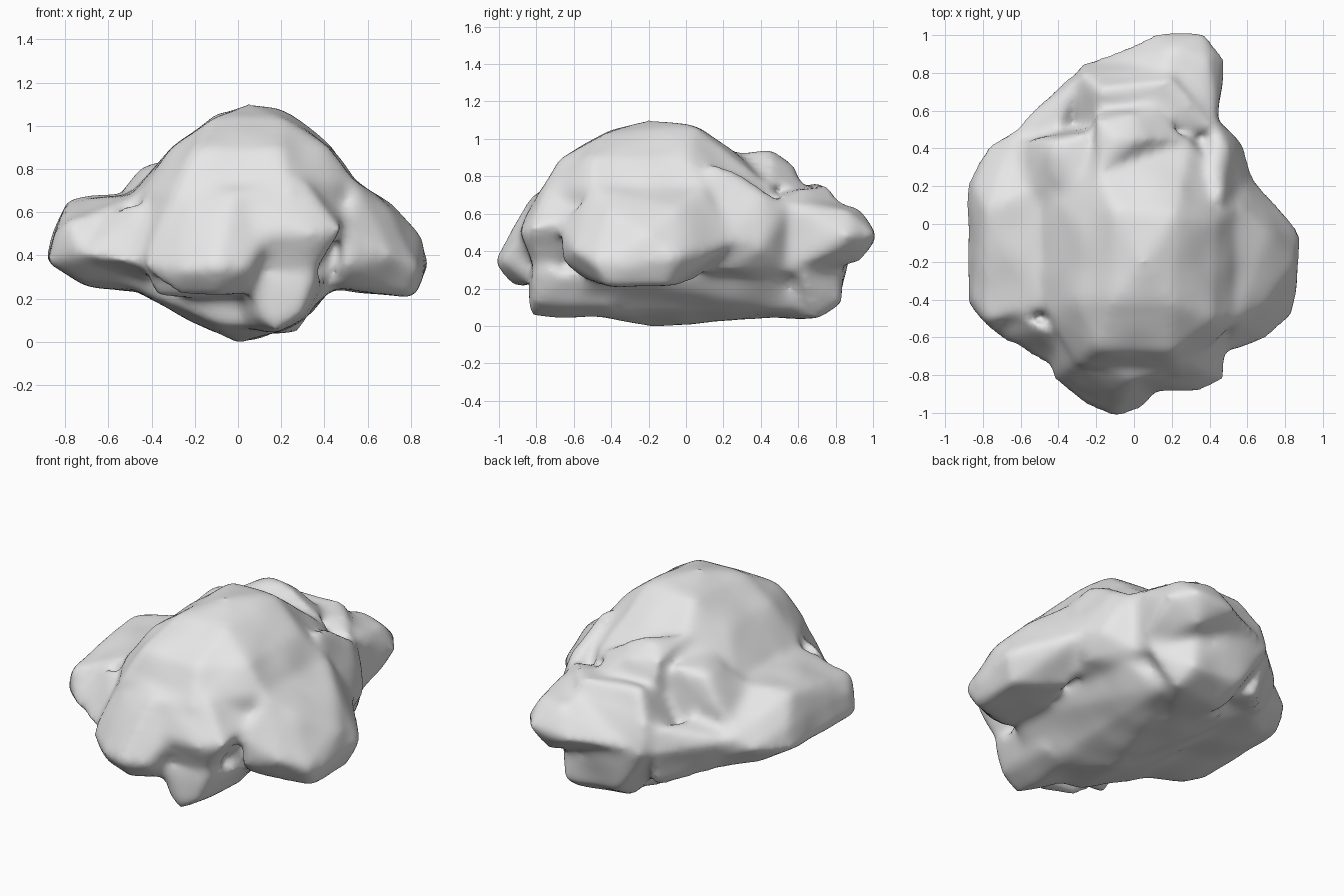
import bpy
import bmesh
from mathutils import Vector, noise

default_cube = bpy.data.objects.get("Cube")
if default_cube:
    bpy.data.objects.remove(default_cube, do_unlink=True)

stone = bpy.data.materials.new("stone grey")
stone.use_nodes = True
grey = (0.8, 0.8, 0.8, 1.0)
stone.diffuse_color = grey
stone.node_tree.nodes["Principled BSDF"].inputs["Base Color"].default_value = grey

bm = bmesh.new()


def block(*points):
    """Add a closed convex chunk of stone around points given in hundredths."""
    verts = [bm.verts.new(Vector(p) / 100) for p in points]
    bmesh.ops.convex_hull(bm, input=verts)
    loose = [v for v in verts if v.is_valid and not v.link_faces]
    bmesh.ops.delete(bm, geom=loose, context='VERTS')


# Main dome: crest, shoulders, waist and keel
block((-12, -42, 104), (20, -42, 104), (-10, 8, 105), (22, 5, 107), (5, -20, 110),
      (-20, -66, 89), (20, -68, 89), (-30, -76, 68), (25, -80, 70),
      (42, -50, 90), (43, 0, 91), (54, -50, 74), (55, 10, 74),
      (-30, -40, 90), (-30, 0, 91), (-46, -45, 70), (-50, 20, 70),
      (30, 45, 75), (-25, 46, 80), (48, -50, 28), (42, 45, 25),
      (-50, -50, 25), (-45, 40, 25), (0, -15, -1), (22, -60, 6),
      (-10, -60, 8), (28, 60, 8), (-15, 55, 7))

# Overhanging front face
block((48, -83, 52), (35, -88, 50), (10, -89, 50), (-43, -82, 37), (-39, -72, 20),
      (30, -78, 22), (30, -74, 76), (-28, -74, 73), (50, -50, 60), (-45, -50, 60),
      (5, -82, 70), (0, -40, 20))

# Blunt nose
block((-10, -103, 34), (-25, -96, 33), (5, -97, 34), (-10, -96, 45), (-10, -89, 57),
      (-28, -88, 45), (12, -90, 45), (-10, -92, 21), (-30, -83, 21), (8, -82, 21),
      (0, -82, 71), (-25, -79, 65), (-44, -82, 35))

# Foot under the front face
block((8, -80, 11), (18, -85, 5), (30, -82, 12), (5, -84, 30), (36, -82, 31),
      (18, -40, 4), (32, -40, 11), (2, -50, 6), (41, -60, 29))

# Right flank and the slope joining it to the front
block((-89, -42, 36), (-88, 23, 38), (-78, -52, 56), (-79, 8, 66), (-73, -59, 40),
      (-77, 43, 42), (-65, 47, 50), (-71, -40, 26), (-70, 30, 27), (-40, -50, 23),
      (-40, 50, 23), (-48, -44, 67), (-50, 20, 70), (-45, 55, 40), (-85, 20, 52),
      (-85, -40, 50))
block((-52, -63, 36), (-42, -78, 35), (-73, -60, 40), (-45, -56, 66), (-40, -50, 25),
      (-68, -45, 58))

# Shelf and slope at the right back
block((-44, 44, 81), (-26, 48, 83), (-44, 26, 80), (-20, 10, 88), (-52, 46, 64),
      (-64, 10, 60), (-25, 52, 50), (-62, 42, 52))
block((-66, 47, 47), (-42, 61, 45), (-34, 79, 42), (-52, 48, 25), (-28, 72, 18),
      (-31, 75, 57), (-42, 48, 56), (-10, 40, 20))

# Left flank and the slope joining it to the front
block((89, -6, 36), (87, -30, 33), (83, -50, 34), (71, -60, 40), (82, -10, 20),
      (81, -42, 20), (71, -5, 64), (70, -42, 61), (55, -50, 74), (56, 10, 74),
      (46, -55, 25), (50, 5, 24), (85, -20, 49), (75, 7, 45), (62, 26, 45),
      (49, -68, 52), (48, -67, 35))

# Rounded mass behind the left flank
block((62, 25, 47), (59, 41, 42), (50, 41, 70), (44, 55, 65), (40, 45, 25),
      (60, 10, 52), (50, 8, 28), (46, 12, 88), (42, 26, 83), (42, 56, 28),
      (56, 25, 30), (10, 20, 50))

# Knuckle high on the back
block((-20, 55, 88), (0, 58, 85), (-20, 25, 93), (5, 45, 92), (-8, 44, 95),
      (30, 45, 76), (12, 62, 75), (-22, 50, 60), (-20, 59, 78))

# Back mass
block((-29, 85, 42), (-28, 80, 60), (20, 76, 75), (-18, 71, 77), (25, 83, 12),
      (-10, 82, 14), (28, 70, 4), (-10, 66, 5), (-38, 62, 40), (-5, 88, 46),
      (43, 62, 28), (42, 50, 70), (-20, 45, 68), (20, 83, 66), (0, 30, 4))

# Tail ledge
block((12, 102, 47), (38, 102, 49), (48, 89, 48), (20, 92, 63), (40, 87, 62),
      (30, 93, 35), (44, 52, 66), (0, 55, 75), (44, 52, 27), (0, 50, 20),
      (2, 95, 47), (-20, 87, 45))

bmesh.ops.recalc_face_normals(bm, faces=bm.faces)
mesh = bpy.data.meshes.new("rock")
bm.to_mesh(mesh)
bm.free()
rock = bpy.data.objects.new("rock", mesh)
bpy.context.collection.objects.link(rock)

# Fuse the chunks into one weathered skin
remesh = rock.modifiers.new("fuse", 'REMESH')
remesh.mode = 'VOXEL'
remesh.voxel_size = 0.025
soften = rock.modifiers.new("soften", 'SMOOTH')
soften.factor = 0.5
soften.iterations = 12
graph = bpy.context.evaluated_depsgraph_get()
skin = bpy.data.meshes.new_from_object(rock.evaluated_get(graph))
rock.modifiers.clear()
rock.data = skin
skin.name = "rock"

# Shallow dents and swells along the surface
swells = [v.normal * 0.012 * noise.noise(v.co * 4.5) for v in skin.vertices]
for vert, swell in zip(skin.vertices, swells):
    vert.co += swell

# Rest the rock on the ground
ground = min(v.co.z for v in skin.vertices)
for vert in skin.vertices:
    vert.co.z -= ground

skin.materials.clear()
skin.materials.append(stone)
skin.shade_smooth()
